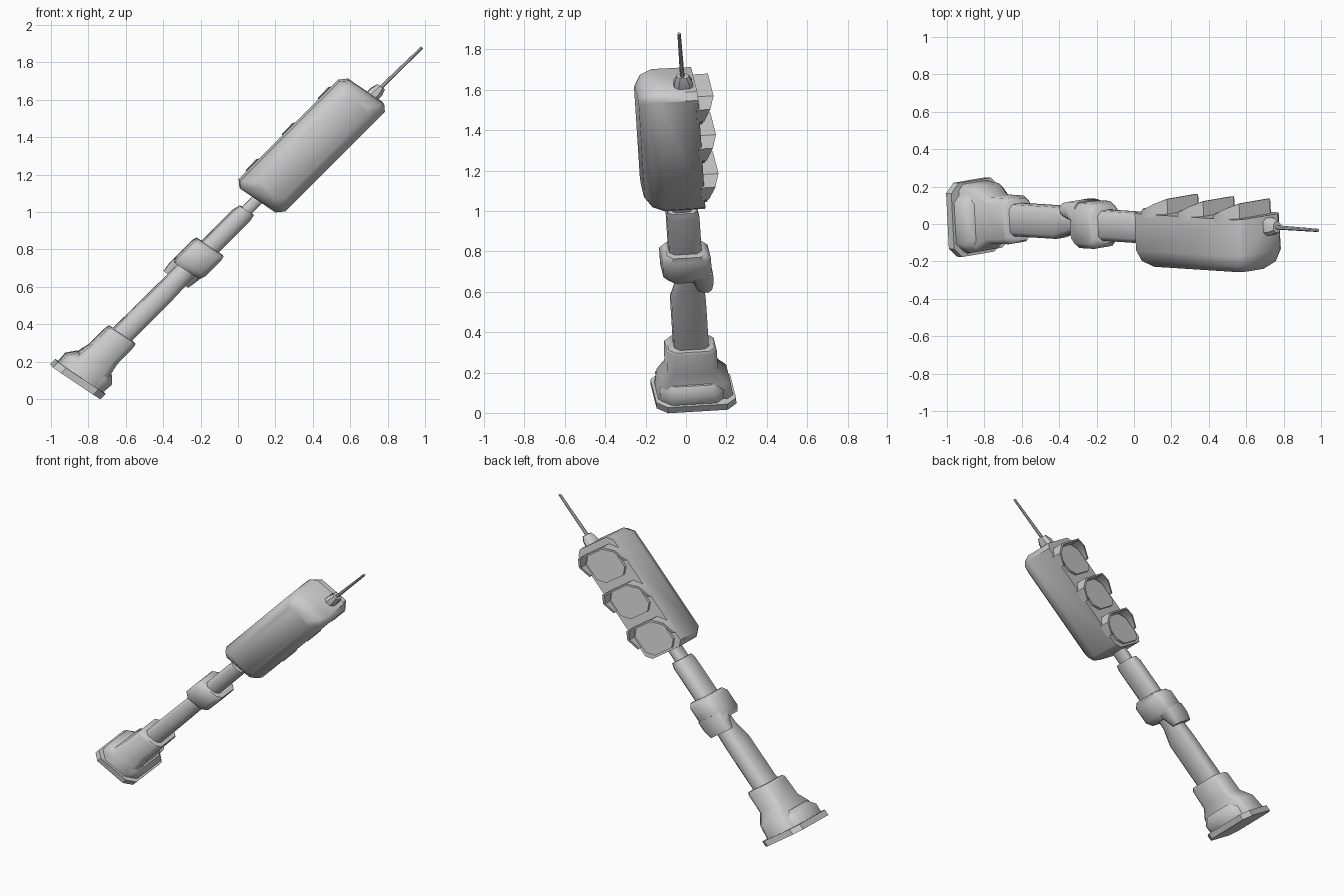
import bpy, bmesh, math
from mathutils import Vector

# Leaning, slightly sheared frame: width, depth and length directions
O = Vector((-0.87, 0.035, 0.092))
U = Vector((0.82, 0.14, -0.55))
V = Vector((-0.05, 1.0, 0.06))
W = Vector((0.70, -0.045, 0.70))


def place(u, v, w):
    return O + U * u + V * v + W * w


def finish(name, bm, angle=40):
    bmesh.ops.recalc_face_normals(bm, faces=bm.faces)
    me = bpy.data.meshes.new(name)
    bm.to_mesh(me)
    bm.free()
    ob = bpy.data.objects.new(name, me)
    bpy.context.collection.objects.link(ob)
    bpy.ops.object.select_all(action='DESELECT')
    ob.select_set(True)
    bpy.context.view_layer.objects.active = ob
    bpy.ops.object.shade_smooth_by_angle(angle=math.radians(angle))
    return ob


def octagon(a0, a1, b0, b1, c):
    """Rectangle with cut corners."""
    return [(a0 + c, b0), (a1 - c, b0), (a1, b0 + c), (a1, b1 - c),
            (a1 - c, b1), (a0 + c, b1), (a0, b1 - c), (a0, b0 + c)]


def loft(name, rings, point, angle=40):
    """Skin octagon rings; each ring is (level, a0, a1, b0, b1, corner)."""
    bm = bmesh.new()
    loops = [[bm.verts.new(point(a, b, r[0])) for a, b in octagon(*r[1:])] for r in rings]
    for lo, hi in zip(loops, loops[1:]):
        for i in range(8):
            j = (i + 1) % 8
            bm.faces.new((lo[i], lo[j], hi[j], hi[i]))
    bm.faces.new(loops[0])
    bm.faces.new(loops[-1])
    return finish(name, bm, angle)


def up(a, b, k):
    return place(a, b, k)


def out(a, b, k):
    return place(a, k, b)


# Base plate and foot
loft("base_plate", [(0, -.155, .155, -.195, .2, .05), (.04, -.155, .155, -.195, .2, .05)], up)
loft("base_foot", [(.04, -.14, .14, -.17, .15, .05), (.1, -.145, .145, -.17, .15, .05),
                   (.145, -.11, .11, -.14, .12, .04)], up, 50)
loft("base_column", [(.04, -.105, .105, -.18, .19, .03), (.14, -.1, .1, -.165, .18, .03),
                     (.21, -.088, .088, -.125, .125, .03), (.345, -.086, .086, -.12, .125, .03),
                     (.36, -.08, .08, -.11, .115, .03)], up, 50)

# Lower pole, narrowing on the front side near the joint
loft("lower_pole", [(.34, -.058, .058, -.08, .09, .025), (.68, -.056, .056, -.08, .09, .025),
                    (.80, -.054, .054, -.045, .085, .025), (.9, -.054, .054, -.045, .085, .025)], up, 50)

# Middle joint with a tail on the lamp side
loft("pole_joint", [(.85, -.08, .08, -.09, .11, .03), (.885, -.09, .09, -.115, .125, .03),
                    (1.0, -.09, .09, -.115, .125, .03), (1.03, -.085, .085, -.09, .1, .03)], up, 50)
loft("joint_tail", [(.775, -.08, .08, .05, .12, .02), (.83, -.088, .088, .035, .13, .02),
                    (.9, -.088, .088, .0, .13, .02)], up, 50)

# Upper pole and neck
loft("upper_pole", [(1.0, -.052, .052, -.075, .085, .025), (1.27, -.052, .052, -.075, .085, .025),
                    (1.31, -.043, .043, -.07, .075, .02)], up, 50)
loft("neck", [(1.29, -.03, .03, -.045, .05, .012), (1.42, -.03, .03, -.045, .05, .012)], up, 50)

# Signal head: flat lamp face, rounded opposite side
loft("signal_head", [(.105, -.145, .145, 1.39, 2.22, .035), (-.09, -.148, .148, 1.39, 2.22, .035),
                     (-.15, -.13, .13, 1.41, 2.2, .035), (-.185, -.085, .085, 1.455, 2.155, .03)], out, 50)


# Three lamps, each under an arched hood
def hood(name, wc):
    arch = [(-.15, -.03), (-.15, .055), (-.1, .11), (.1, .11), (.15, .055), (.15, -.03)]
    depth = [.125, .16, .185, .185, .16, .125]
    t = .9
    bm = bmesh.new()
    cols = []
    for (u, w), d in zip(arch, depth):
        cols.append([bm.verts.new(place(*p)) for p in (
            (u, .09, wc + w), (u, d, wc + w), (u * t, d, wc + w * t), (u * t, .09, wc + w * t))])
    for a, b in zip(cols, cols[1:]):
        for i in range(4):
            j = (i + 1) % 4
            bm.faces.new((a[i], a[j], b[j], b[i]))
    bm.faces.new(cols[0])
    bm.faces.new(cols[-1])
    finish(name, bm)


for i, wc in enumerate((1.515, 1.79, 2.065)):
    loft(f"lamp_{i + 1}", [(.09, -.115, .115, wc - .11, wc + .1, .045),
                           (.122, -.115, .115, wc - .11, wc + .1, .045)], out)
    hood(f"lamp_hood_{i + 1}", wc)

# Antenna with socket
loft("antenna_socket", [(2.19, .01, .085, -.005, .095, .02), (2.25, .013, .082, .0, .09, .02),
                        (2.285, .022, .07, .015, .075, .015)], up)
loft("antenna", [(2.25, .036, .058, .032, .054, .006), (2.59, .044, .06, .032, .048, .005)], up)
